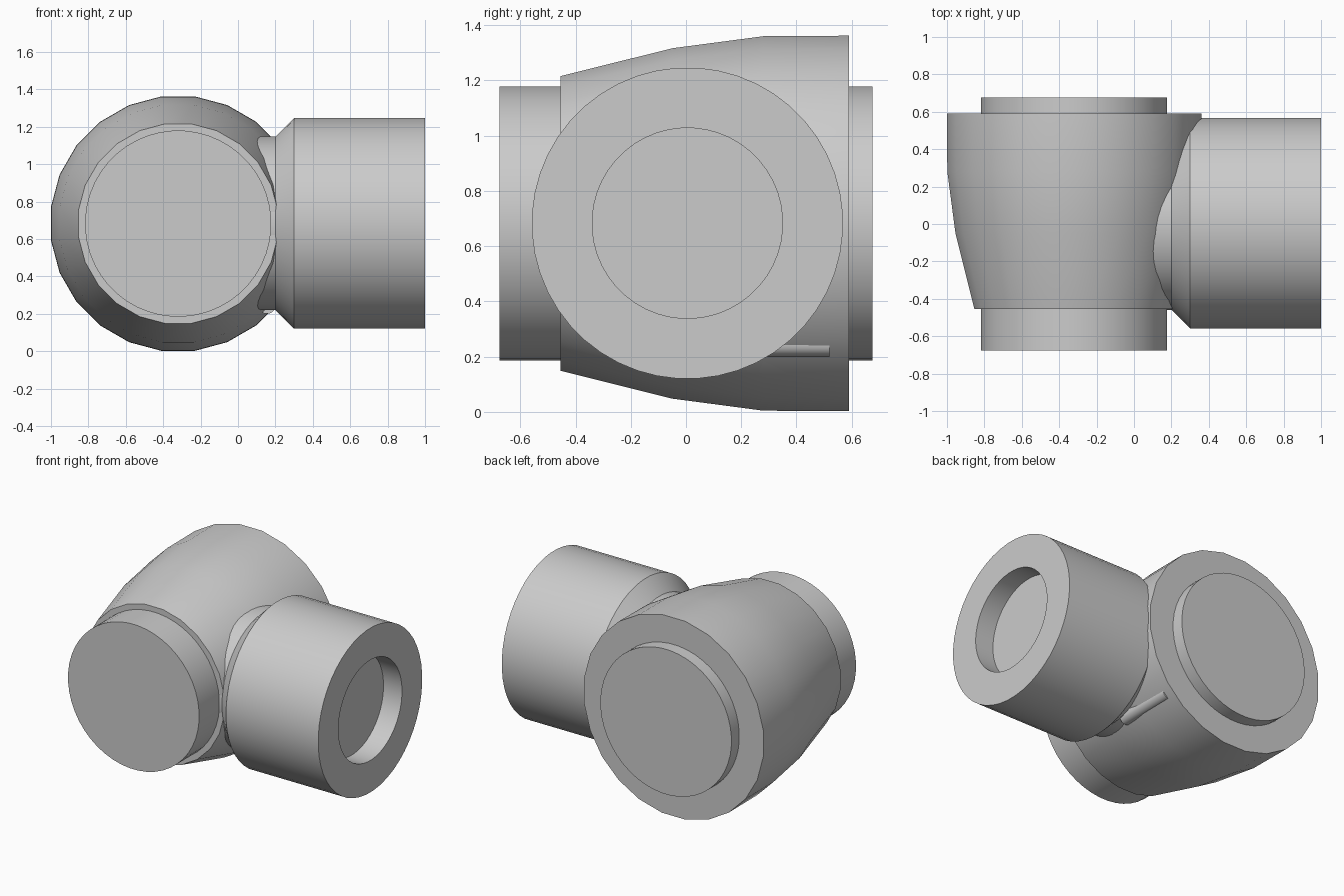
import bpy
import bmesh
from math import cos, sin, pi, radians
from mathutils import Matrix

cube = bpy.data.objects.get("Cube")
if cube:
    bpy.data.objects.remove(cube, do_unlink=True)

grey = bpy.data.materials.new("plain grey")
grey.use_nodes = True
COLOUR = (0.6, 0.6, 0.6, 1)
grey.diffuse_color = COLOUR
grey.node_tree.nodes["Principled BSDF"].inputs["Base Color"].default_value = COLOUR


def finish(name, bm):
    bmesh.ops.recalc_face_normals(bm, faces=bm.faces)
    mesh = bpy.data.meshes.new(name)
    bm.to_mesh(mesh)
    bm.free()
    mesh.materials.append(grey)
    obj = bpy.data.objects.new(name, mesh)
    bpy.context.collection.objects.link(obj)
    bpy.ops.object.select_all(action='DESELECT')
    obj.select_set(True)
    bpy.context.view_layer.objects.active = obj
    bpy.ops.object.shade_smooth_by_angle(angle=radians(32))
    return obj


def turned(name, profile, sides, place):
    """Closed solid turned about local z from (height, radius) rings."""
    bm = bmesh.new()
    rings = []
    for h, r in profile:
        angles = [2 * pi * (i + 0.5) / sides for i in range(sides)]
        rings.append([bm.verts.new((r * cos(a), r * sin(a), h)) for a in angles])
    for low, high in zip(rings, rings[1:]):
        for i in range(sides):
            j = (i + 1) % sides
            bm.faces.new((low[i], low[j], high[j], high[i]))
    bm.faces.new(rings[0])
    bm.faces.new(rings[-1])
    bm.transform(place)
    return finish(name, bm)


# Axes of the body (along y) and of the branch (along x)
along_y = Matrix.Translation((-0.32, 0, 0.682)) @ Matrix.Rotation(-pi / 2, 4, 'X')
along_x = Matrix.Translation((0, 0.005, 0.683)) @ Matrix.Rotation(pi / 2, 4, 'Y')

# Tapering main body and the core that sticks out at both ends
turned("main_body", [(-0.455, 0.538), (-0.05, 0.64), (0.28, 0.684), (0.59, 0.686)],
       24, along_y)
turned("core_cylinder", [(-0.675, 0.498), (0.675, 0.498)], 48, along_y)

# Side branch with neck, chamfer and shallow round recess
turned("side_branch", [(-0.1, 0.465), (0.2, 0.465), (0.3, 0.564), (1, 0.564),
                       (1, 0.345), (0.86, 0.345)], 48, along_x)

# Tongue with rounded lower end, behind the branch
bm = bmesh.new()
half = 0.045
outline = [(half, 0.68), (-half, 0.68)]
outline += [(half * cos(a), 0.245 + half * sin(a))
            for a in (pi + pi * i / 10 for i in range(11))]
face = bm.faces.new([bm.verts.new((0.155 + x, 0.1, z)) for x, z in outline])
pulled = bmesh.ops.extrude_face_region(bm, geom=[face])["geom"]
bmesh.ops.translate(bm, vec=(0, 0.42, 0),
                    verts=[v for v in pulled if isinstance(v, bmesh.types.BMVert)])
finish("tongue", bm)
